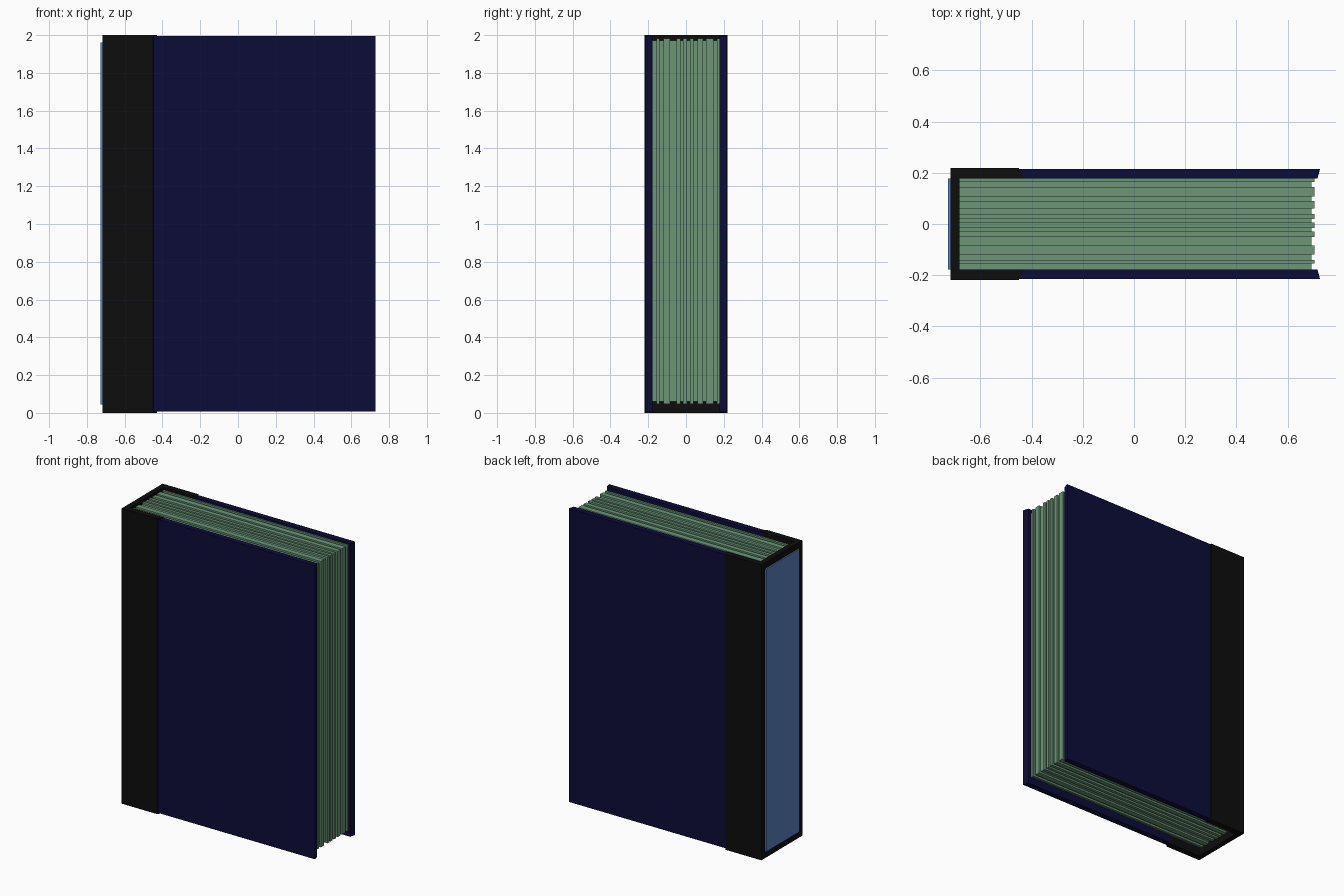
import bpy
import bmesh

cube = bpy.data.objects.get("Cube")
if cube:
    bpy.data.objects.remove(cube, do_unlink=True)


def material(name, r, g, b):
    mat = bpy.data.materials.new(name)
    mat.use_nodes = True
    mat.diffuse_color = (r, g, b, 1)
    mat.node_tree.nodes["Principled BSDF"].inputs["Base Color"].default_value = (r, g, b, 1)
    return mat


navy = material("navy cover", 0.0037, 0.0037, 0.042)
black = material("black binding", 0.004, 0.004, 0.004)
green = material("green paper", 0.145, 0.305, 0.185)
blue = material("blue label", 0.105, 0.23, 0.55)


def finish(name, bm, mat):
    bmesh.ops.recalc_face_normals(bm, faces=bm.faces)
    mesh = bpy.data.meshes.new(name)
    bm.to_mesh(mesh)
    bm.free()
    mesh.materials.append(mat)
    obj = bpy.data.objects.new(name, mesh)
    bpy.context.collection.objects.link(obj)
    return obj


def prism(name, outline, z0, z1, mat):
    """Extrude a plan outline from z0 up to z1."""
    bm = bmesh.new()
    face = bm.faces.new([bm.verts.new((x, y, z0)) for x, y in outline])
    result = bmesh.ops.extrude_face_region(bm, geom=[face])
    verts = [v for v in result["geom"] if isinstance(v, bmesh.types.BMVert)]
    bmesh.ops.translate(bm, verts=verts, vec=(0, 0, z1 - z0))
    return finish(name, bm, mat)


def add_box(bm, low, high):
    verts = bmesh.ops.create_cube(bm, size=1)["verts"]
    for v in verts:
        v.co = [a if c < 0 else b for c, a, b in zip(v.co, low, high)]


# Spine wrapping round both boards, with slanted flap ends
half = [(-0.45, 0.219), (-0.43, 0.178), (-0.682, 0.178)]
outer = [(-0.718, 0.219)]
top_side = outer + half
prism("spine", top_side + [(x, -y) for x, y in reversed(top_side)], 0, 2, black)

# Cover boards with a slanted fore edge
for name, side in (("front_cover", -1), ("back_cover", 1)):
    board = [(-0.455, 0.215), (0.727, 0.215), (0.717, 0.177), (-0.455, 0.177)]
    prism(name, [(x, y * side) for x, y in board], 0.008, 1.996, navy)

# Page block: alternating proud and recessed gatherings
edges = [-0.178, -0.155, -0.14, -0.12, -0.085, -0.05, -0.03, -0.015, 0.005,
         0.02, 0.04, 0.06, 0.09, 0.107, 0.145, 0.165, 0.178]
pages = bmesh.new()
for i, (y0, y1) in enumerate(zip(edges, edges[1:])):
    inset = 0 if i % 2 else 0.012
    add_box(pages, (-0.69, y0, 0.047 + inset), (0.705 - inset, y1, 1.983 - inset))
finish("pages", pages, green)

# Label panel on the spine
label = bmesh.new()
add_box(label, (-0.727, -0.178, 0.045), (-0.718, 0.178, 1.96))
finish("spine_label", label, blue)
